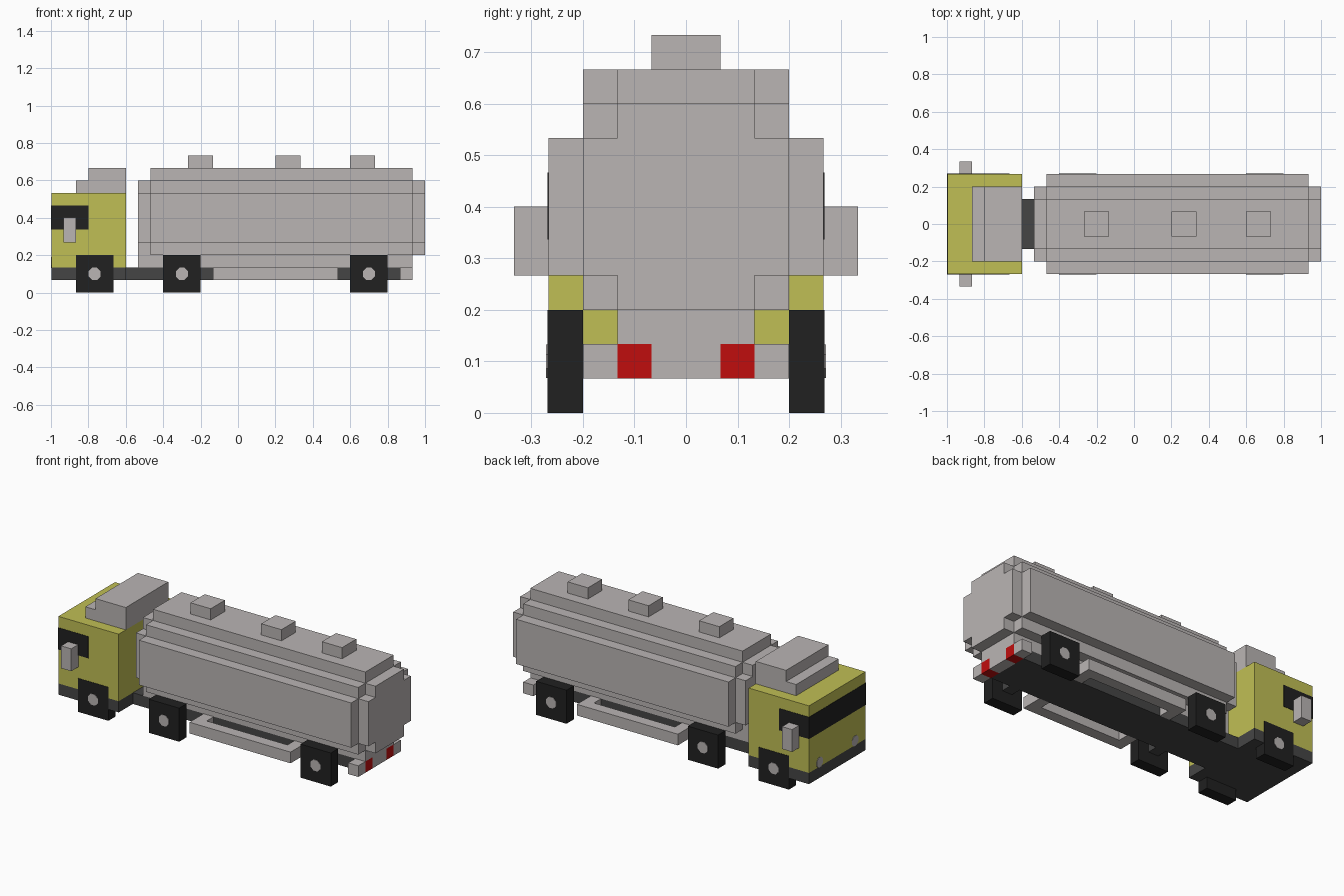
import bpy, bmesh, math
from mathutils import Matrix

U = 2 / 30  # one grid block; the truck is 30 blocks long

if "Cube" in bpy.data.objects:
    bpy.data.objects.remove(bpy.data.objects["Cube"], do_unlink=True)


def material(name, r, g, b):
    m = bpy.data.materials.new(name)
    m.use_nodes = True
    m.diffuse_color = (r, g, b, 1)
    m.node_tree.nodes["Principled BSDF"].inputs["Base Color"].default_value = (r, g, b, 1)
    return m


GREY = material("light grey", 0.49, 0.46, 0.455)
YELLOW = material("cab yellow", 0.53, 0.52, 0.09)
BLACK = material("black", 0.015, 0.015, 0.015)
DARK = material("chassis dark grey", 0.06, 0.06, 0.06)
RED = material("tail lamp red", 0.53, 0.004, 0.004)


def finish(name, bm, mat):
    bmesh.ops.recalc_face_normals(bm, faces=bm.faces)
    bm.transform(Matrix.Scale(U, 4))
    mesh = bpy.data.meshes.new(name)
    bm.to_mesh(mesh)
    bm.free()
    mesh.materials.append(mat)
    ob = bpy.data.objects.new(name, mesh)
    bpy.context.collection.objects.link(ob)
    return ob


def box(name, xs, ys, zs, mat):
    """Box between the given block coordinates."""
    bm = bmesh.new()
    bmesh.ops.create_cube(bm, size=1)
    for v in bm.verts:
        v.co = [sum(r) / 2 + c * (r[1] - r[0]) for r, c in zip((xs, ys, zs), v.co)]
    return finish(name, bm, mat)


def box_pair(name, xs, ys, zs, mat):
    """The same box on both sides of the truck."""
    box(name + "_near", xs, (-ys[1], -ys[0]), zs, mat)
    box(name + "_far", xs, ys, zs, mat)


def extrude_x(name, half, x0, x1, mat):
    """Mirror a half profile of (y, z) points and extrude it along x."""
    bm = bmesh.new()
    pts = half + [(-y, z) for y, z in reversed(half)]
    face = bm.faces.new([bm.verts.new((x0, y, z)) for y, z in pts])
    new = bmesh.ops.extrude_face_region(bm, geom=[face])["geom"]
    bmesh.ops.translate(bm, verts=[g for g in new if isinstance(g, bmesh.types.BMVert)],
                        vec=(x1 - x0, 0, 0))
    return finish(name, bm, mat)


def disc(name, center, radius, depth, axis, mat):
    """Eight-sided plate facing along the x or y axis."""
    bm = bmesh.new()
    turn = Matrix.Rotation(math.pi / 2, 4, "Y" if axis == "X" else "X")
    spin = Matrix.Rotation(math.pi / 8, 4, "Z")
    bmesh.ops.create_cone(bm, cap_ends=True, segments=8, radius1=radius, radius2=radius,
                          depth=depth, matrix=Matrix.Translation(center) @ turn @ spin)
    return finish(name, bm, mat)


# Chassis
box("cab_base", (-14.97, -9), (-4, 4), (1, 2), DARK)
box("chassis_beam", (-9, 13), (-2, 2), (1, 2), DARK)

# Cab with wraparound window, roof fairing and mirrors
box("cab", (-14.97, -9), (-4, 4), (2, 8), YELLOW)
box("cab_window_band", (-15, -12), (-4.03, 4.03), (5.05, 7), BLACK)
extrude_x("roof_fairing_lower", [(3, 8), (3, 9)], -13, -9, GREY)
extrude_x("roof_fairing_upper", [(3, 9), (3, 10)], -12, -9, GREY)
box_pair("mirror", (-14, -13), (4, 5), (4, 6), GREY)
for side, tag in ((-1, "near"), (1, "far")):
    disc("headlight_" + tag, (-14.95, side * 2.5, 2.4), 0.48, 0.1, "X", GREY)

# Stepped tank with end caps and hatches
extrude_x("tank", [(2, 2), (2, 3), (3, 3), (3, 4), (4, 4), (4, 8), (3, 8), (3, 9),
                   (2, 9), (2, 10)], -7, 14, GREY)
extrude_x("tank_cap_cab_end", [(2, 2), (2, 4), (3, 4), (3, 8), (2, 8), (2, 9)], -8, -7, GREY)
extrude_x("tank_cap_tail_end", [(2, 3), (2, 4), (3, 4), (3, 8), (2, 8), (2, 9)], 14, 15, GREY)
for i, x in enumerate((-4, 3, 9)):
    box(f"hatch_{i + 1}", (x, x + 2), (-1, 1), (10, 11), GREY)

# Side guard rails with their brackets
box_pair("guard_rail", (-2, 8), (3, 4), (1, 2), GREY)
box_pair("guard_bracket_front", (-2, -1), (2, 3), (1, 2), GREY)
box_pair("guard_bracket_rear", (7, 8), (2, 3), (1, 2), GREY)

# Rear bumper and tail lamps
box("bumper_middle", (13, 14), (-1, 1), (1, 2), GREY)
box_pair("bumper_end", (13, 14), (2, 3), (1, 2), GREY)
box_pair("tail_lamp", (13, 14), (1, 2), (1, 2), RED)

# Square wheels with hubs
for i, x in enumerate((-13, -6, 9)):
    box_pair(f"wheel_{i + 1}", (x, x + 3), (3, 4.03), (0, 3), BLACK)
    box(f"axle_{i + 1}", (x + 1, x + 2), (-3, 3), (1.05, 1.95), DARK)
    for side, tag in ((-1, "near"), (1, "far")):
        disc(f"hub_{i + 1}_{tag}", (x + 1.5, side * 4.02, 1.5), 0.53, 0.1, "Y", GREY)
